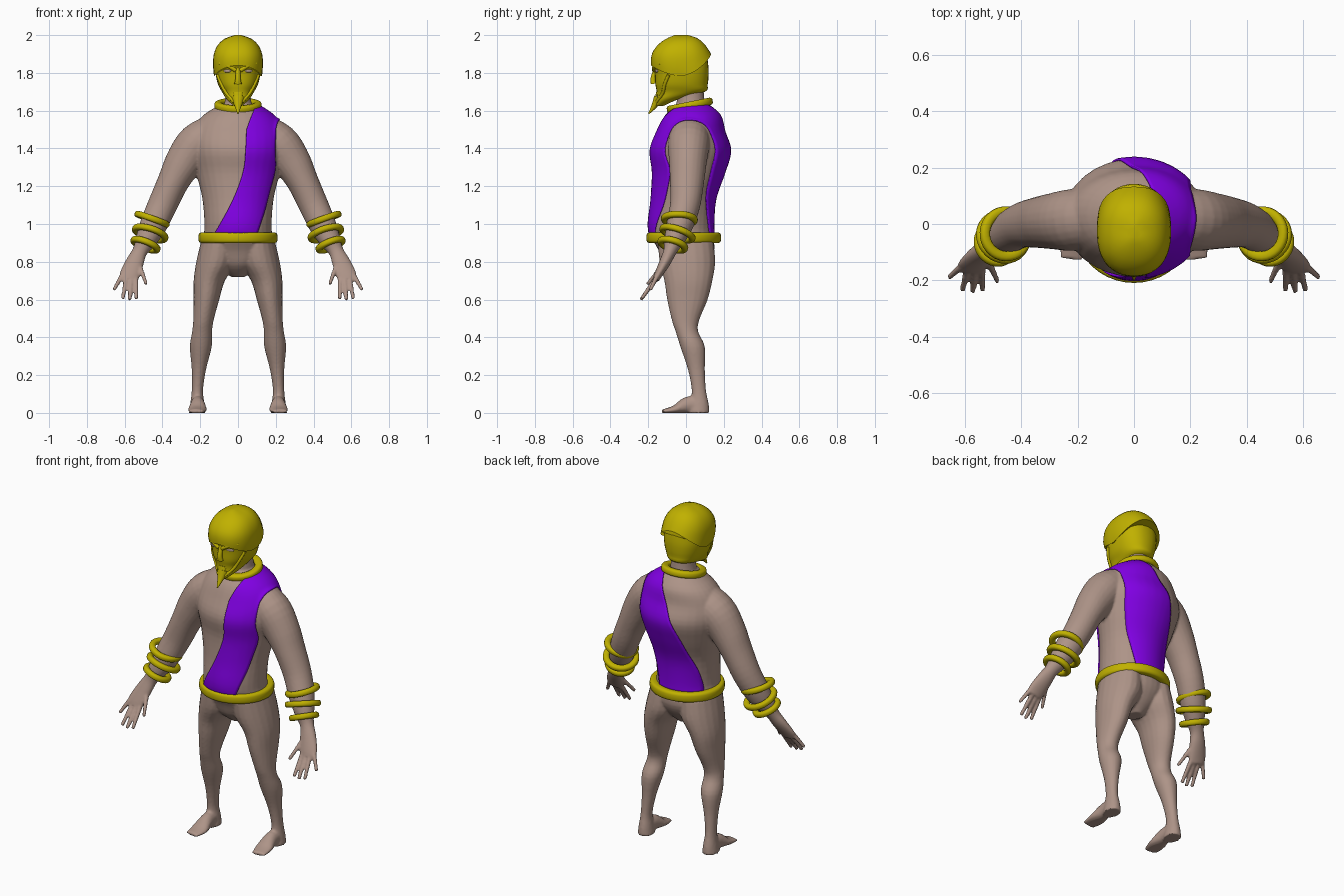
import bpy, bmesh, math
from mathutils import Vector, Matrix
from mathutils.bvhtree import BVHTree

cube = bpy.data.objects.get("Cube")
if cube:
    bpy.data.objects.remove(cube)


def material(name, rgb):
    m = bpy.data.materials.new(name)
    m.use_nodes = True
    m.diffuse_color = (*rgb, 1)
    m.node_tree.nodes["Principled BSDF"].inputs["Base Color"].default_value = (*rgb, 1)
    return m


SKIN = material("warm grey skin", (0.42, 0.295, 0.245))
GOLD = material("gold", (0.53, 0.44, 0.0))
PURPLE = material("purple cloth", (0.22, 0.0, 0.78))


def finish(name, bm, mat, angle=50):
    bmesh.ops.recalc_face_normals(bm, faces=bm.faces[:])
    me = bpy.data.meshes.new(name)
    bm.to_mesh(me)
    bm.free()
    me.materials.append(mat)
    me.shade_smooth()
    me.set_sharp_from_angle(angle=math.radians(angle))
    ob = bpy.data.objects.new(name, me)
    bpy.context.scene.collection.objects.link(ob)
    return ob


def refine(rows, k=4):
    """Smooth curve through rows of numbers."""
    out = []
    for i in range(len(rows) - 1):
        quad = [rows[max(i - 1, 0)], rows[i], rows[i + 1], rows[min(i + 2, len(rows) - 1)]]
        for s in range(k):
            t = s / k
            out.append([b + t * (c - a) / 2 + t * t * (a - 2.5 * b + 2 * c - d / 2)
                        + t ** 3 * (3 * (b - c) + d - a) / 2 for a, b, c, d in zip(*quad)])
    return out + [list(rows[-1])]


def power(x, e):
    return math.copysign(abs(x) ** e, x)


def skin_rings(bm, rings, closed=False):
    vs = [[bm.verts.new(p) for p in r] for r in rings]
    n = len(vs[0])
    for a, b in zip(vs, vs[1:] + ([vs[0]] if closed else [])):
        for i in range(n):
            j = (i + 1) % n
            bm.faces.new((a[i], a[j], b[j], b[i]))
    if not closed:
        bm.faces.new(vs[0])
        bm.faces.new(vs[-1])


def column(bm, rows, side=1, n=32, p=2.0):
    """Stack of level rings: height, centre x, half width, front y, back y."""
    rings = []
    for z, cx, hw, yf, yb in refine(rows):
        angles = [math.tau * i / n for i in range(n)]
        rings.append([(side * cx + hw * power(math.cos(a), 2 / p),
                       (yf + yb) / 2 + (yb - yf) / 2 * power(math.sin(a), 2 / p), z) for a in angles])
    skin_rings(bm, rings)


def tube(bm, rows, side=1, n=16):
    """Limb along a path: x, y, z, half width, half thickness."""
    rows = refine(rows)
    pts = [Vector((side * r[0], r[1], r[2])) for r in rows]
    rings = []
    for i, r in enumerate(rows):
        t = (pts[min(i + 1, len(pts) - 1)] - pts[max(i - 1, 0)]).normalized()
        u = Vector((1, 0, 0))
        u = (u - t * u.dot(t)).normalized()
        v = t.cross(u)
        rings.append([pts[i] + u * r[3] * math.cos(a) + v * r[4] * math.sin(a)
                      for a in (math.tau * k / n for k in range(n))])
    skin_rings(bm, rings)


def hoop(name, centre, rx, ry, thick, high, axis=(0, 0, 1), square=2.0, n=40, m=12):
    """Ring with a rounded section; a higher square value flattens its sides."""
    bm = bmesh.new()
    turn = Matrix.Translation(centre) @ Vector(axis).to_track_quat('Z', 'Y').to_matrix().to_4x4()
    rings = []
    for i in range(n):
        a = math.tau * i / n
        ring = []
        for k in range(m):
            b = math.tau * (k + .5) / m
            off, h = thick * power(math.cos(b), 2 / square), high * power(math.sin(b), 2 / square)
            ring.append(turn @ Vector(((rx + off) * math.cos(a), (ry + off) * math.sin(a), h)))
        rings.append(ring)
    skin_rings(bm, rings, closed=True)
    return finish(name, bm, GOLD)


def tree_of(mesh):
    bm = bmesh.new()
    bm.from_mesh(mesh)
    tree = BVHTree.FromBMesh(bm)
    bm.free()
    return tree


def cast(tree, target, direction, lift):
    """Point on a surface met from outside along a direction, lifted slightly."""
    d = Vector(direction).normalized()
    hit = tree.ray_cast(Vector(target) + d, -d)[0]
    if hit is None:
        hit = tree.find_nearest(Vector(target))[0]
    return hit + d * lift


# Body: torso, neck, limbs and hands fused into one skin
bm = bmesh.new()
column(bm, [(.72, 0, .035, -.04, .05), (.78, 0, .12, -.11, .11), (.86, 0, .195, -.145, .15),
            (.97, 0, .178, -.195, .142), (1.13, 0, .188, -.18, .152), (1.27, 0, .222, -.174, .2),
            (1.39, 0, .25, -.188, .232), (1.49, 0, .24, -.152, .2), (1.57, 0, .19, -.115, .182),
            (1.63, 0, .1, -.06, .13)])
column(bm, [(1.55, 0, .11, -.06, .12), (1.64, 0, .072, -.05, .1), (1.76, 0, .062, -.04, .09)])
FINGERS = [((.54, -.155, .715), (.538, -.235, .603)), ((.565, -.16, .71), (.574, -.24, .598)),
           ((.592, -.16, .71), (.61, -.235, .605)), ((.612, -.15, .73), (.658, -.19, .65)),
           ((.525, -.115, .79), (.485, -.205, .68))]
for s in (1, -1):
    column(bm, [(.91, .1, .095, -.15, .145), (.8, .115, .106, -.14, .155), (.7, .152, .083, -.115, .14),
                (.6, .167, .068, -.1, .115), (.49, .183, .054, -.075, .07), (.43, .19, .053, -.055, .065),
                (.35, .197, .058, -.03, .1), (.23, .207, .038, .01, .1), (.12, .215, .03, .03, .106),
                (.05, .215, .038, .02, .12), (0, .215, .045, .01, .125)], s, 20)
    tube(bm, [(.215, .09, .04, .036, .045), (.213, .01, .042, .038, .045),
              (.215, -.06, .018, .05, .022), (.222, -.125, .008, .04, .01)], s)
    tube(bm, [(.1, .025, 1.51, .085, .095), (.21, .015, 1.43, .108, .11), (.285, .01, 1.33, .1, .1),
              (.345, .005, 1.22, .083, .09), (.4, -.005, 1.1, .078, .08), (.45, -.035, .99, .072, .07),
              (.49, -.065, .91, .055, .052), (.52, -.085, .855, .04, .035), (.545, -.11, .8, .048, .03),
              (.572, -.145, .735, .054, .022), (.58, -.16, .705, .046, .018)], s, 24)
    for a, b in FINGERS:
        tube(bm, [(*a, .014, .014), (*b, .01, .01)], s, 10)
body = finish("body", bm, SKIN, 80)
mod = body.modifiers.new("fuse", 'REMESH')
mod.mode = 'VOXEL'
mod.voxel_size = 0.007
mod = body.modifiers.new("soften", 'SMOOTH')
mod.factor, mod.iterations = 0.5, 4
fused = bpy.data.meshes.new_from_object(body.evaluated_get(bpy.context.evaluated_depsgraph_get()))
body.modifiers.clear()
body.data = fused
fused.shade_smooth()
for v in fused.vertices:
    v.co.z = max(v.co.z, 0)
skin_tree = tree_of(fused)

# Sash: up the chest, over the left shoulder and down across the back
FRONT = refine([(.945, -.125, .1), (1.07, -.055, .14), (1.18, -.005, .168),
                (1.29, .03, .195), (1.39, .04, .195), (1.5, .045, .2)], 5)
BACK = refine([(1.5, -.005, .2), (1.39, -.06, .195), (1.29, -.095, .18),
               (1.18, -.118, .15), (1.07, -.145, .115), (.945, -.16, .085)], 5)
stations = [(z, l, r, 0) for z, l, r in FRONT]
for i in range(1, 20):
    t = i / 20
    left = .045 - .05 * t + .07 * math.sin(math.pi * t)
    stations.append((1.5, left, .2 + .02 * math.sin(math.pi * t), math.pi * t))
stations += [(z, l, r, math.pi) for z, l, r in BACK]
bm = bmesh.new()
grid = []
COLS = 16
for z, l, r, a in stations:
    d = (0, -math.cos(a), math.sin(a))
    grid.append([bm.verts.new(cast(skin_tree, (l + (r - l) * k / COLS, .02, z), d, .004))
                 for k in range(COLS + 1)])
for a, b in zip(grid, grid[1:]):
    for k in range(COLS):
        bm.faces.new((a[k], a[k + 1], b[k + 1], b[k]))
sash = finish("sash", bm, PURPLE, 60)
mod = sash.modifiers.new("thickness", 'SOLIDIFY')
mod.thickness, mod.offset = 0.009, 0

# Belt, collar and bracelets
hoop("belt", (0, -.012, .927), .186, .174, .024, .028, square=3.5)
hoop("collar", (0, .02, 1.628), .104, .102, .022, .02, (0, -.2, 1), 3)
for s, label in ((1, "left"), (-1, "right")):
    for i, (c, r, axis) in enumerate([((.455, -.035, 1.025), .08, (.36, -.05, -1)),
                                      ((.465, -.045, .95), .082, (.32, -.35, -1)),
                                      ((.49, -.07, .89), .066, (.4, -.3, -1))]):
        hoop(f"{label}_bracelet_{i + 1}", (s * c[0], c[1], c[2]), r, r, .018, .017,
             (s * axis[0], axis[1], axis[2]), 2.5, 32)

# Helmet mask with neck guard
bm = bmesh.new()
column(bm, [(1.625, 0, .02, -.165, -.12), (1.66, 0, .06, -.155, -.04), (1.7, 0, .085, -.155, .1),
            (1.74, 0, .106, -.162, .115), (1.8, 0, .12, -.165, .12), (1.85, 0, .124, -.174, .117),
            (1.9, 0, .12, -.168, .108), (1.945, 0, .1, -.135, .085), (1.975, 0, .065, -.09, .05),
            (1.99, 0, .02, -.05, 0)], p=2.3)
mask = finish("helmet_mask", bm, GOLD)
head_tree = tree_of(mask.data)

# Helmet cap: raised shell with a swept rim and a pointed back edge
bm = bmesh.new()
shells = []
for step in range(12):
    t = step / 12
    ring = []
    for i in range(48):
        a = math.tau * i / 48
        f = math.cos(a)
        rim = -.42 + .42 * f * f + (.35 * f * f if f < 0 else 0)
        phi = rim + (math.pi / 2 - rim) * t
        flare = .008 + .004 * f * f + .012 * (1 - t) ** 4 * max(-f, 0)
        d = Vector((math.cos(phi) * math.sin(a), -math.cos(phi) * f, math.sin(phi)))
        ring.append(cast(head_tree, (0, -.03, 1.84), d, flare))
    shells.append(ring)
skin_rings(bm, shells)
finish("helmet_cap", bm, GOLD, 40)

# Mask features: nose, beard, lips, brows and cheek ridges
bm = bmesh.new()
tube(bm, [(0, -.158, 1.825, .012, .012), (0, -.174, 1.77, .014, .014), (0, -.172, 1.742, .02, .014)])
tube(bm, [(0, -.145, 1.67, .034, .025), (0, -.168, 1.625, .018, .015), (0, -.198, 1.583, .003, .003)])
tube(bm, [(0, -.15, 1.698, .026, .008), (0, -.154, 1.676, .022, .008)])
for s in (1, -1):
    for path, r in (([(.012, 1.812), (.05, 1.836), (.095, 1.85)], .011),
                    ([(.108, 1.79), (.088, 1.74), (.06, 1.69), (.02, 1.645)], .009)):
        pts = [cast(head_tree, (x, -.02, z), (0, -1, 0), .002) for x, z in path]
        tube(bm, [(*p, r, r) for p in pts], s, 8)
finish("mask_features", bm, GOLD)

# Eyes
for s, label in ((1, "left"), (-1, "right")):
    bm = bmesh.new()
    spot = cast(head_tree, (s * .057, -.02, 1.81), (0, -1, 0), .001)
    bmesh.ops.create_uvsphere(bm, u_segments=16, v_segments=8, radius=1,
                              matrix=Matrix.Translation(spot) @ Matrix.Rotation(s * .35, 4, 'Z')
                              @ Matrix.Diagonal((.022, .0045, .008, 1)))
    finish(f"{label}_eye", bm, SKIN)
